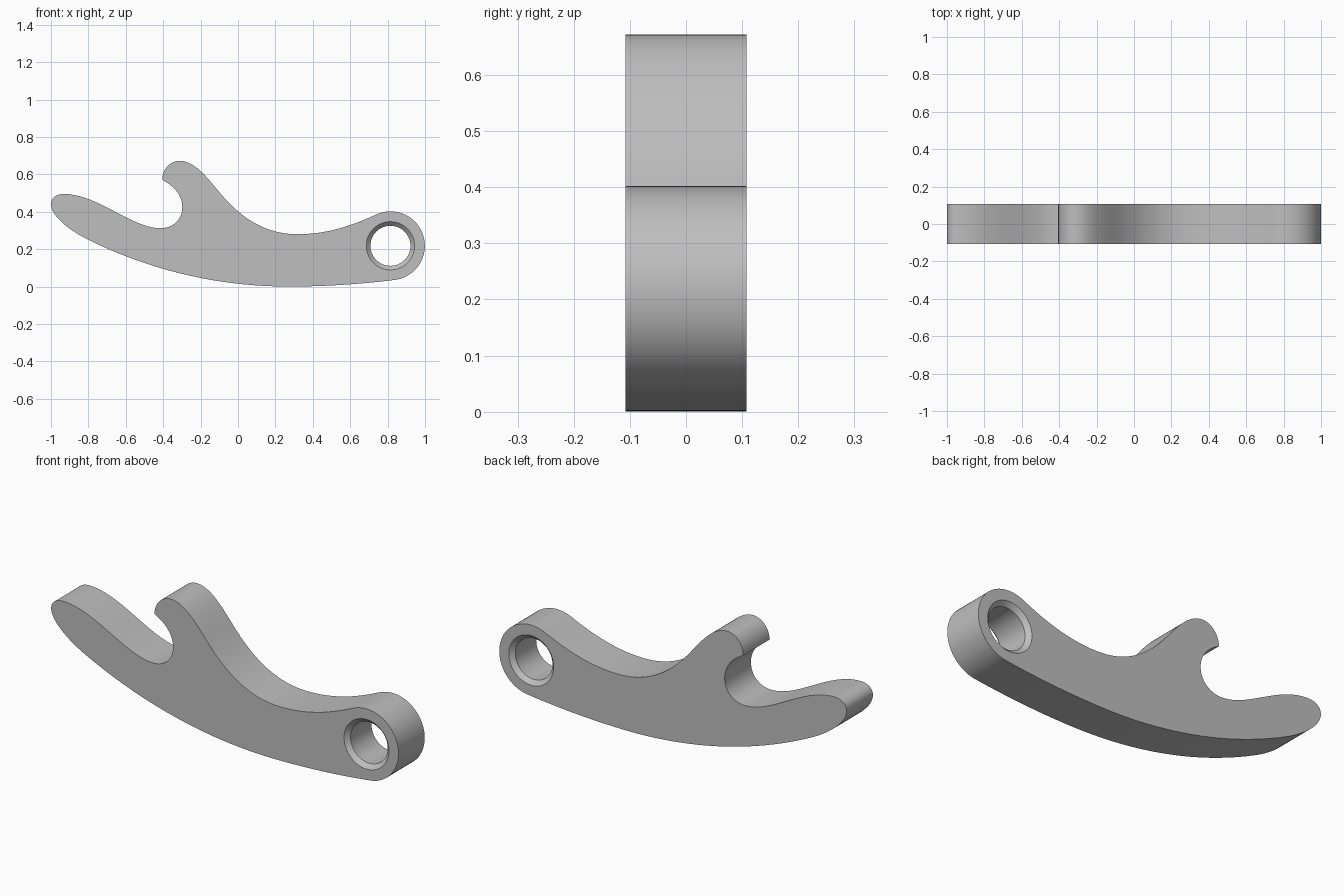
import bpy, bmesh, math
from mathutils import Vector
from mathutils.geometry import interpolate_bezier

cube = bpy.data.objects.get("Cube")
if cube:
    bpy.data.objects.remove(cube, do_unlink=True)

HALF = 0.108                    # half thickness of the plate
CX, CZ = 0.815, 0.218           # pivot eye centre
EYE_R, RIM_R, HOLE_R = 0.184, 0.129, 0.107
CHAMFER = RIM_R - HOLE_R
ARC_START, ARC_END = 114, -82   # eye arc, degrees


def polar(radius, degrees):
    a = math.radians(degrees)
    return (CX + radius * math.cos(a), CZ + radius * math.sin(a))


# Side profile: each entry is first handle, second handle, end point
eye_top, eye_bottom = polar(EYE_R, ARC_START), polar(EYE_R, ARC_END)
segments = [
    ((0.65, 0.012), (0.46, 0), (0.27, 0)),                   # belly
    ((-0.10, 0), (-0.467, 0.085), (-0.80, 0.25)),            # underside of handle
    ((-0.92, 0.31), (-1, 0.385), (-1, 0.44)),                # handle tip
    ((-1, 0.475), (-0.97, 0.495), (-0.93, 0.495)),
    ((-0.75, 0.495), (-0.57, 0.312), (-0.415, 0.312)),       # top of handle
    ((-0.345, 0.312), (-0.298, 0.36), (-0.298, 0.425)),      # notch
    ((-0.298, 0.49), (-0.345, 0.54), (-0.405, 0.57)),
    ((-0.405, 0.625), (-0.365, 0.672), (-0.312, 0.672)),     # hook
    ((-0.235, 0.672), (-0.17, 0.59), (-0.10, 0.505)),
    ((0.02, 0.36), (0.15, 0.28), (0.32, 0.28)),              # saddle
    ((0.49, 0.28), (0.63, 0.335), eye_top),
]
profile, start = [], eye_bottom
for h1, h2, end in segments:
    curve = interpolate_bezier(*(Vector((*p, 0)) for p in (start, h1, h2, end)), 20)
    profile += [(p.x, p.y) for p in curve[:-1]]
    start = end
ARC_N = 40
profile += [polar(EYE_R, ARC_START + (ARC_END - ARC_START) * i / ARC_N)
            for i in range(ARC_N)]


def circle(radius, n=64):
    return [polar(radius, 360 * i / n) for i in range(n)]


bm = bmesh.new()


def ring(points, y):
    return [bm.verts.new((x, y, z)) for x, z in points]


def bridge(a, b):
    n = len(a)
    for i in range(n):
        j = (i + 1) % n
        bm.faces.new((a[i], a[j], b[j], b[i]))


# Outer wall, then the chamfered pivot hole
front, back = ring(profile, -HALF), ring(profile, HALF)
bridge(front, back)
hole = [ring(circle(r), y) for r, y in (
    (RIM_R, -HALF), (HOLE_R, -HALF + CHAMFER), (HOLE_R, HALF - CHAMFER), (RIM_R, HALF))]
for a, b in zip(hole, hole[1:]):
    bridge(a, b)

# Flat side faces around the hole
for outer, inner in ((front, hole[0]), (back, hole[-1])):
    edges = [bm.edges.get((loop[i - 1], loop[i]))
             for loop in (outer, inner) for i in range(len(loop))]
    bmesh.ops.triangle_fill(bm, edges=edges, use_beauty=True, normal=(0, 1, 0))
bmesh.ops.recalc_face_normals(bm, faces=bm.faces)

mesh = bpy.data.meshes.new("hooked_lever")
bm.to_mesh(mesh)
bm.free()
lever = bpy.data.objects.new("hooked_lever", mesh)
bpy.context.collection.objects.link(lever)

# Plain grey finish
grey = bpy.data.materials.new("light grey")
grey.use_nodes = True
colour = (0.52, 0.52, 0.52, 1)
grey.diffuse_color = colour
grey.node_tree.nodes["Principled BSDF"].inputs["Base Color"].default_value = colour
mesh.materials.append(grey)

bpy.ops.object.select_all(action="DESELECT")
lever.select_set(True)
bpy.context.view_layer.objects.active = lever
bpy.ops.object.shade_smooth_by_angle(angle=math.radians(30))
